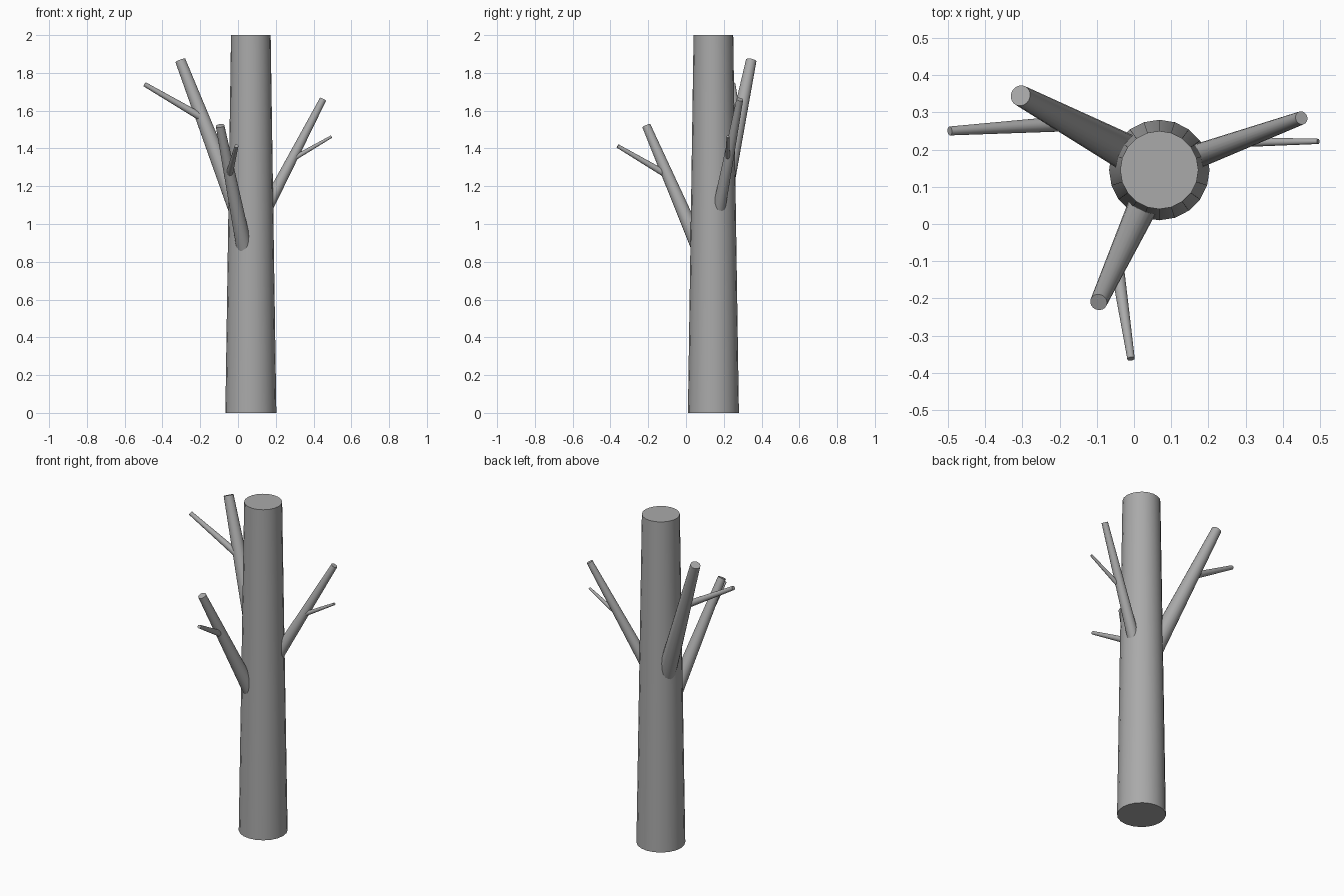
import bpy
import bmesh
import math
from mathutils import Vector

cube = bpy.data.objects.get("Cube")
if cube:
    bpy.data.objects.remove(cube, do_unlink=True)

# Single bark colour
bark = bpy.data.materials.new("bark_grey")
bark.use_nodes = True
grey = (0.4, 0.4, 0.4, 1.0)
bark.diffuse_color = grey
bark.node_tree.nodes["Principled BSDF"].inputs["Base Color"].default_value = grey


def limb(name, start, end, r_start, r_end, sides=20):
    """Closed tapered cylinder running from start to end."""
    start, end = Vector(start), Vector(end)
    axis = end - start
    bm = bmesh.new()
    bmesh.ops.create_cone(bm, cap_ends=True, segments=sides, radius1=r_start,
                          radius2=r_end, depth=axis.length)
    mesh = bpy.data.meshes.new(name)
    bm.to_mesh(mesh)
    bm.free()
    mesh.materials.append(bark)
    obj = bpy.data.objects.new(name, mesh)
    bpy.context.collection.objects.link(obj)
    obj.location = (start + end) / 2
    obj.rotation_euler = axis.to_track_quat("Z", "Y").to_euler()
    bpy.ops.object.select_all(action="DESELECT")
    obj.select_set(True)
    bpy.context.view_layer.objects.active = obj
    bpy.ops.object.shade_smooth_by_angle(angle=math.radians(30))
    return obj


# Trunk
TX, TY = 0.068, 0.145
limb("trunk", (TX, TY, 0), (TX, TY, 2), 0.135, 0.105)

# Main branches grow from the trunk axis: name, start height, tip, radii
branches = [
    ("back_branch", 0.90, (-0.305, 0.345, 1.865), 0.056, 0.028),
    ("left_branch", 0.925, (0.45, 0.285, 1.66), 0.038, 0.018),
    ("front_branch", 0.70, (-0.095, -0.21, 1.52), 0.047, 0.023),
]
for name, height, tip, r0, r1 in branches:
    limb(name, (TX, TY, height), tip, r0, r1)

# Twigs grow from inside the branches: name, start, tip, radii
twigs = [
    ("back_twig", (-0.18, 0.27, 1.557), (-0.495, 0.25, 1.74), 0.021, 0.012),
    ("left_twig", (0.30, 0.22, 1.35), (0.495, 0.222, 1.463), 0.013, 0.007),
    ("front_twig", (-0.045, -0.115, 1.268), (-0.008, -0.362, 1.413), 0.018, 0.01),
]
for name, start, tip, r0, r1 in twigs:
    limb(name, start, tip, r0, r1)
